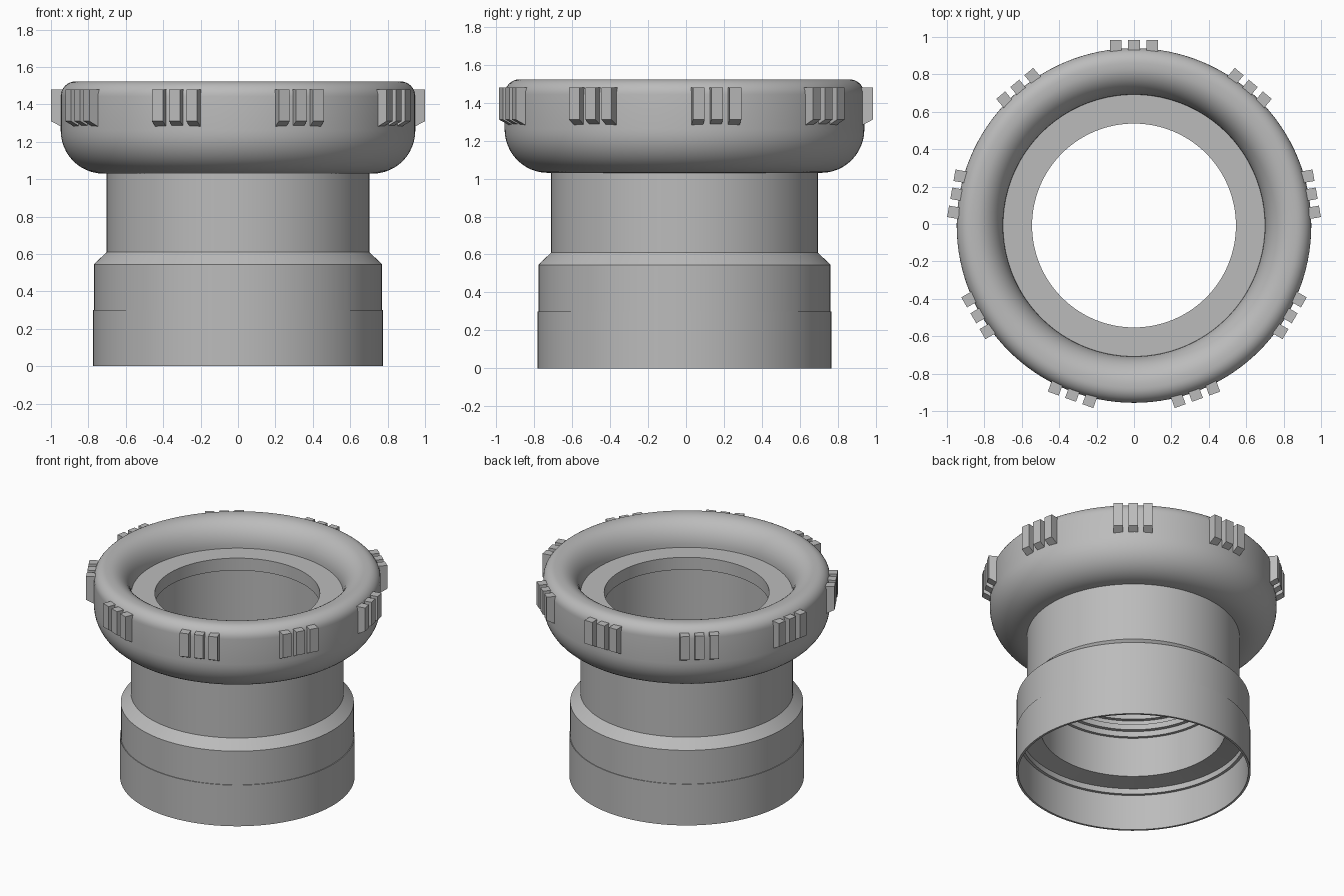
import bpy, bmesh, math
from mathutils import Matrix, Vector

cube = bpy.data.objects.get("Cube")
if cube:
    bpy.data.objects.remove(cube, do_unlink=True)

CENTRE_Y = -0.008
SEGMENTS = 128

grey = bpy.data.materials.new("plain grey")
grey.use_nodes = True
grey.diffuse_color = (0.5, 0.5, 0.5, 1)
grey.node_tree.nodes["Principled BSDF"].inputs["Base Color"].default_value = (0.5, 0.5, 0.5, 1)


def finish(name, bm, smooth=True):
    bmesh.ops.recalc_face_normals(bm, faces=bm.faces)
    mesh = bpy.data.meshes.new(name)
    bm.to_mesh(mesh)
    bm.free()
    mesh.materials.append(grey)
    obj = bpy.data.objects.new(name, mesh)
    bpy.context.collection.objects.link(obj)
    obj.location.y = CENTRE_Y
    if smooth:
        bpy.ops.object.select_all(action='DESELECT')
        obj.select_set(True)
        bpy.context.view_layer.objects.active = obj
        bpy.ops.object.shade_smooth_by_angle(angle=math.radians(25))
    return obj


def lathe(name, profile):
    """Revolve a closed (radius, height) profile about z."""
    bm = bmesh.new()
    rings = []
    for i in range(SEGMENTS):
        turn = Matrix.Rotation(math.tau * i / SEGMENTS, 3, 'Z')
        rings.append([bm.verts.new(turn @ Vector((r, 0, z))) for r, z in profile])
    n = len(profile)
    for i, ring in enumerate(rings):
        after = rings[(i + 1) % SEGMENTS]
        for j in range(n):
            k = (j + 1) % n
            bm.faces.new((ring[j], after[j], after[k], ring[k]))
    return finish(name, bm)


def arc(cr, cz, rr, rz, start, end, steps=12):
    angles = [math.radians(start + (end - start) * i / steps) for i in range(steps + 1)]
    return [(cr + rr * math.cos(a), cz + rz * math.sin(a)) for a in angles]


# Pipe body: outside going up, then the bore going down
outside = [(0.775, 0), (0.775, 0.30), (0.77, 0.30), (0.77, 0.545),
           (0.703, 0.61), (0.703, 1.34)]
lip = [(0.545, 1.34), (0.545, 1.25), (0.60, 1.25), (0.60, 0.85)]
grooves = []
for top in (0.85, 0.77, 0.69):
    grooves += [(0.565, top), (0.565, top - 0.04), (0.59, top - 0.04), (0.59, top - 0.08)]
socket = [(0.61, 0.61), (0.61, 0.32), (0.74, 0.30), (0.74, 0.26), (0.76, 0.26), (0.76, 0)]
lathe("pipe_body", outside + lip + grooves + socket)

# Rounded collar around the top of the pipe
collar = arc(0.72, 1.26, 0.228, 0.23, -90, 0)
collar += arc(0.868, 1.443, 0.08, 0.08, 0, 90, 8)
collar += arc(0.85, 1.34, 0.15, 0.183, 90, 180)
collar += [(0.69, 1.335), (0.69, 1.03)]
lathe("rounded_collar", collar)

# Nine groups of three grip ribs, each with a sloping underside
bm = bmesh.new()
rib_side = [(0.90, 1.48), (0.992, 1.48), (0.992, 1.31), (0.90, 1.262)]
for group in range(9):
    turn = Matrix.Rotation(math.radians(10 + 40 * group), 3, 'Z')
    for offset in (-0.098, 0, 0.098):
        a, b = [[bm.verts.new(turn @ Vector((r, offset + half, z))) for r, z in rib_side]
                for half in (-0.031, 0.031)]
        bm.faces.new(a)
        bm.faces.new(b[::-1])
        for i in range(4):
            j = (i + 1) % 4
            bm.faces.new((a[i], b[i], b[j], a[j]))
finish("grip_ribs", bm, smooth=False)
